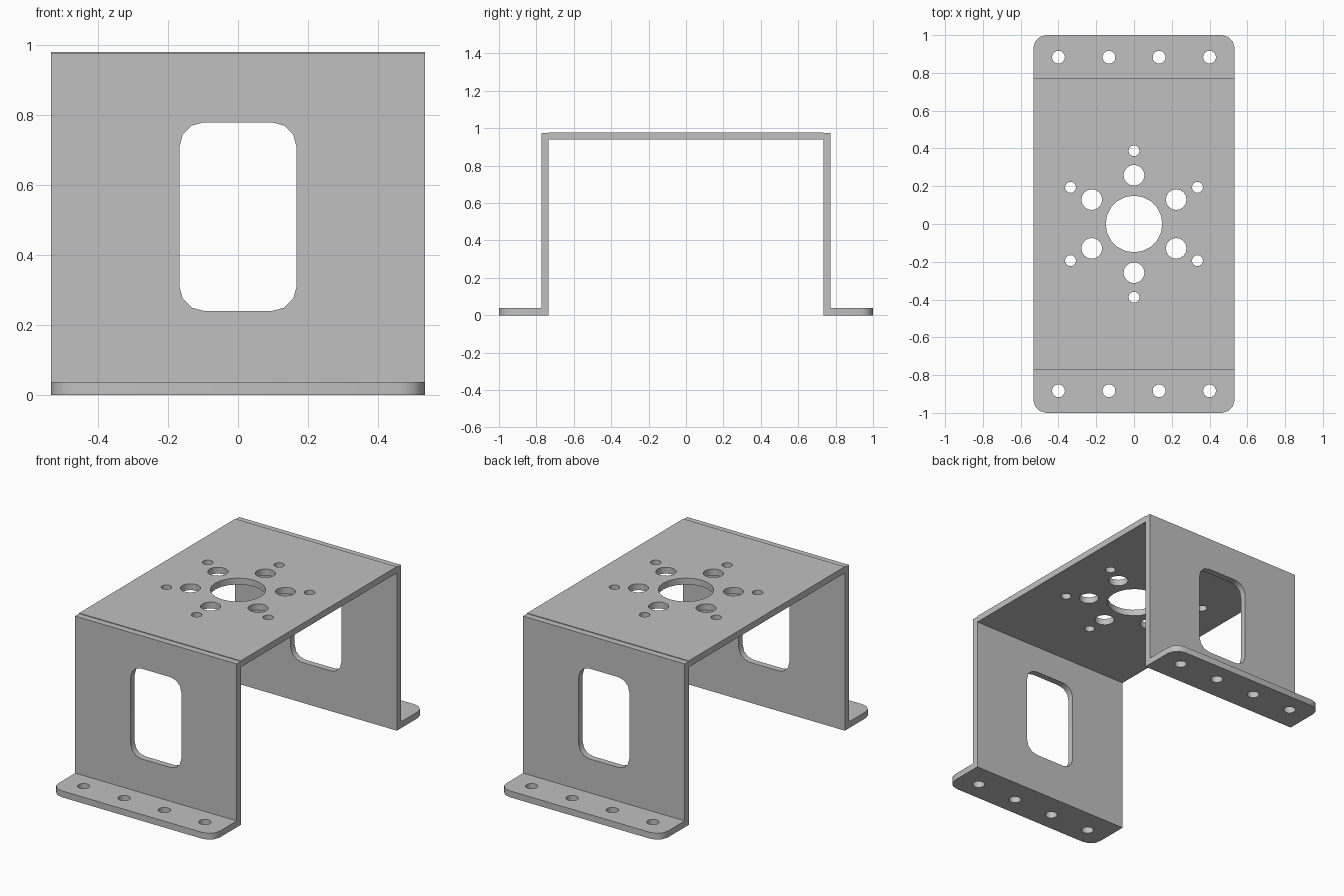
import bpy
import bmesh
from math import sin, cos, pi, radians
from mathutils import Matrix

cube = bpy.data.objects.get("Cube")
if cube:
    bpy.data.objects.remove(cube, do_unlink=True)

# Key dimensions
HALF_X = 0.533
THICK = 0.038
WALL_IN, WALL_OUT = 0.735, 0.773
WALL_TOP, DECK_TOP = 0.974, 0.978
CORNER = 0.07

metal = bpy.data.materials.new("grey metal")
metal.use_nodes = True
GREY = (0.527, 0.527, 0.527, 1)
metal.diffuse_color = GREY
metal.node_tree.nodes["Principled BSDF"].inputs["Base Color"].default_value = GREY


def circle(x, y, r, n):
    return [(x + r * cos(2 * pi * i / n), y + r * sin(2 * pi * i / n)) for i in range(n)]


def rectangle(x0, x1, y0, y1, radii=(0, 0, 0, 0), steps=3):
    """Outline with a radius per corner, counter-clockwise from upper right."""
    points = []
    corners = [(x1, y1, 1, 1), (x0, y1, -1, 1), (x0, y0, -1, -1), (x1, y0, 1, -1)]
    for q, ((x, y, sx, sy), r) in enumerate(zip(corners, radii)):
        if r == 0:
            points.append((x, y))
            continue
        for i in range(steps + 1):
            a = (q + i / steps) * pi / 2
            points.append((x - sx * r + r * cos(a), y - sy * r + r * sin(a)))
    return points


def plate(name, outlines, thickness, matrix):
    """Sheet filled between an outer outline and its holes."""
    curve = bpy.data.curves.new(name + "_outline", "CURVE")
    curve.dimensions = "2D"
    curve.fill_mode = "BOTH"
    curve.extrude = thickness / 2
    for outline in outlines:
        spline = curve.splines.new("POLY")
        spline.points.add(len(outline) - 1)
        for point, (x, y) in zip(spline.points, outline):
            point.co = (x, y, 0, 1)
        spline.use_cyclic_u = True
    temp = bpy.data.objects.new(name + "_outline", curve)
    bpy.context.collection.objects.link(temp)
    graph = bpy.context.evaluated_depsgraph_get()
    mesh = bpy.data.meshes.new_from_object(temp.evaluated_get(graph))
    bpy.data.objects.remove(temp, do_unlink=True)
    bpy.data.curves.remove(curve)

    bm = bmesh.new()
    bm.from_mesh(mesh)
    bmesh.ops.remove_doubles(bm, verts=bm.verts, dist=0.0001)
    bmesh.ops.transform(bm, matrix=matrix, verts=bm.verts)
    bmesh.ops.recalc_face_normals(bm, faces=bm.faces)
    bm.to_mesh(mesh)
    bm.free()
    mesh.name = name
    mesh.materials.clear()
    mesh.materials.append(metal)
    obj = bpy.data.objects.new(name, mesh)
    bpy.context.collection.objects.link(obj)
    bpy.ops.object.select_all(action="DESELECT")
    obj.select_set(True)
    bpy.context.view_layer.objects.active = obj
    bpy.ops.object.shade_smooth_by_angle(angle=radians(35))
    return obj


# Top plate with a centre bore and two rings of six holes
deck = [rectangle(-HALF_X, HALF_X, -WALL_IN, WALL_IN), circle(0, 0, 0.15, 20)]
for k in range(6):
    a = pi / 2 + k * pi / 3
    deck.append(circle(0.258 * cos(a), 0.258 * sin(a), 0.055, 16))
    deck.append(circle(0.388 * cos(a), 0.388 * sin(a), 0.029, 16))
plate("top_plate", deck, THICK, Matrix.Translation((0, 0, DECK_TOP - THICK / 2)))

for side, s in (("front", -1), ("back", 1)):
    # Upright wall with a rounded window
    wall = [rectangle(-HALF_X, HALF_X, THICK, WALL_TOP),
            rectangle(-0.167, 0.167, 0.24, 0.778, [CORNER] * 4)]
    place = Matrix.Translation((0, s * (WALL_IN + WALL_OUT) / 2, 0))
    plate(side + "_wall", wall, WALL_OUT - WALL_IN, place @ Matrix.Rotation(pi / 2, 4, "X"))

    # Foot flange with rounded outer corners and four bolt holes
    flange = [rectangle(-HALF_X, HALF_X, WALL_IN, 1, (CORNER, CORNER, 0, 0))]
    flange += [circle(x, 0.883, 0.034, 16) for x in (-0.4, -0.133, 0.133, 0.4)]
    turn = Matrix.Rotation(0 if s > 0 else pi, 4, "Z")
    plate(side + "_flange", flange, THICK, Matrix.Translation((0, 0, THICK / 2)) @ turn)
